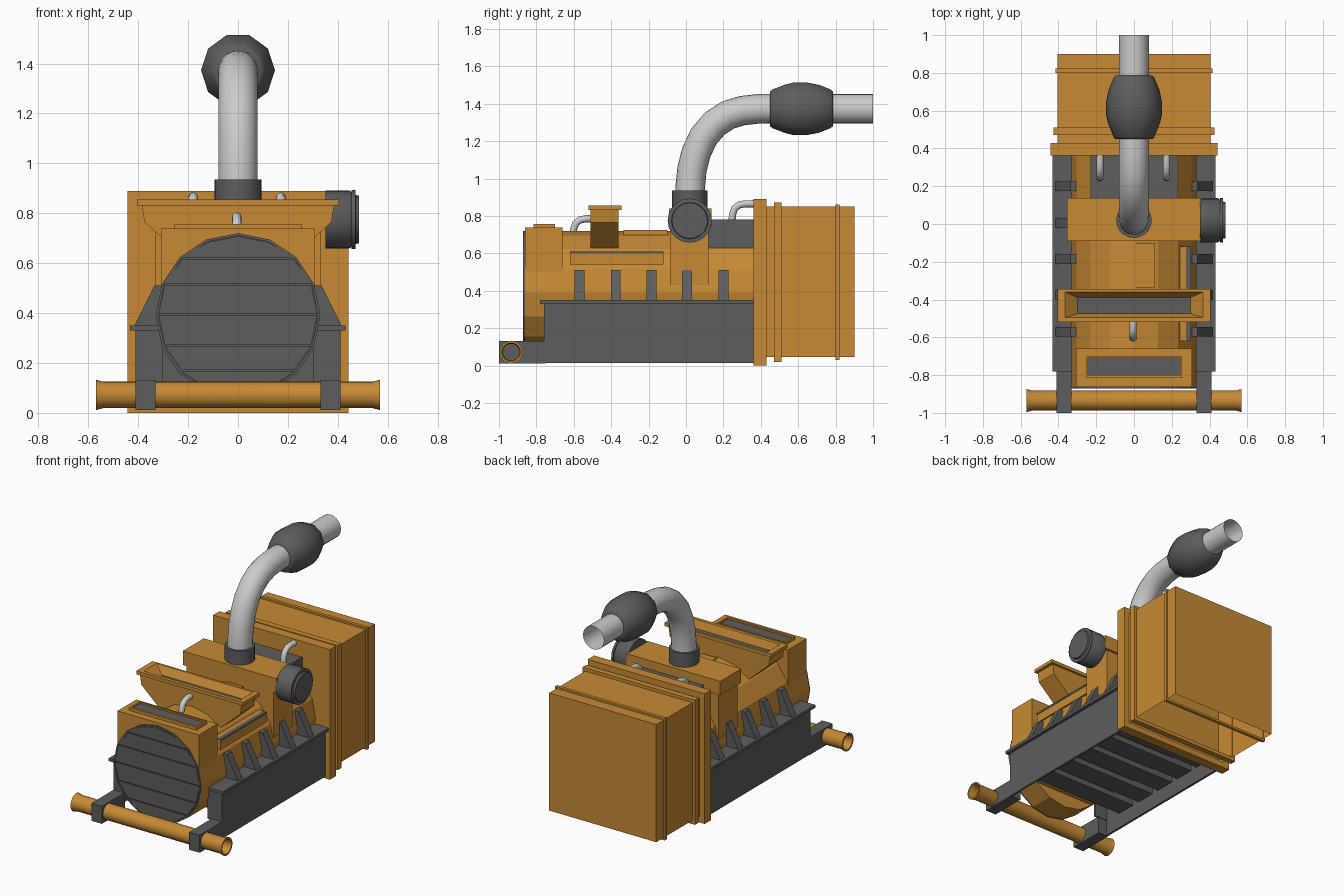
import bpy, bmesh, math
from mathutils import Vector

if "Cube" in bpy.data.objects:
    bpy.data.objects.remove(bpy.data.objects["Cube"])


def material(name, rgb):
    m = bpy.data.materials.new(name)
    m.diffuse_color = (*rgb, 1)
    m.use_nodes = True
    m.node_tree.nodes["Principled BSDF"].inputs["Base Color"].default_value = m.diffuse_color
    return m


ORANGE = material("orange_paint", (0.57, 0.255, 0.035))
DARK = material("dark_metal", (0.11, 0.11, 0.11))
LIGHT = material("bright_steel", (0.6, 0.6, 0.6))


def finish(name, bm, mat, smooth=0):
    bmesh.ops.recalc_face_normals(bm, faces=bm.faces[:])
    me = bpy.data.meshes.new(name)
    bm.to_mesh(me)
    bm.free()
    ob = bpy.data.objects.new(name, me)
    bpy.context.collection.objects.link(ob)
    me.materials.append(mat)
    if smooth:
        bpy.ops.object.select_all(action='DESELECT')
        ob.select_set(True)
        bpy.context.view_layer.objects.active = ob
        bpy.ops.object.shade_smooth_by_angle(angle=math.radians(smooth))
    return ob


def box(name, x, y, z, mat, open_bottom=False):
    bm = bmesh.new()
    bmesh.ops.create_cube(bm, size=1)
    for v in bm.verts:
        v.co = [(a + b) / 2 + c * (b - a) for (a, b), c in zip((x, y, z), v.co)]
    if open_bottom:
        bm.normal_update()
        bmesh.ops.delete(bm, geom=[f for f in bm.faces if f.normal.z < -0.5], context='FACES')
    return finish(name, bm, mat)


def loft(name, rings, mat, smooth=0, caps=True, closed=False):
    """Skin a list of point rings of equal length."""
    bm = bmesh.new()
    loops = [[bm.verts.new(p) for p in r] for r in rings]
    n = len(loops[0])
    pairs = list(zip(loops, loops[1:])) + ([(loops[-1], loops[0])] if closed else [])
    for a, b in pairs:
        for i in range(n):
            bm.faces.new((a[i], a[(i + 1) % n], b[(i + 1) % n], b[i]))
    if caps and not closed:
        bm.faces.new(loops[0])
        bm.faces.new(loops[-1])
    return finish(name, bm, mat, smooth)


def lathe(name, axis, centre, profile, sides, mat, smooth=0, closed=False):
    """Revolve (position, radius) pairs around a line along one axis."""
    u, v = [(1, 2), (0, 2), (0, 1)][axis]
    rings = []
    for t, r in profile:
        ring = []
        for i in range(sides):
            a = 2 * math.pi * i / sides
            p = list(centre)
            p[axis] = t
            p[u] += r * math.cos(a)
            p[v] += r * math.sin(a)
            ring.append(p)
        rings.append(ring)
    return loft(name, rings, mat, smooth, True, closed)


def tube(name, x, path, r, sides, mat, caps=True):
    """Sweep a circle along a path in the y-z plane."""
    rings = []
    for i, (y, z) in enumerate(path):
        a, b = path[max(i - 1, 0)], path[min(i + 1, len(path) - 1)]
        d = Vector((0, b[0] - a[0], b[1] - a[1])).normalized()
        n = d.cross(Vector((1, 0, 0)))
        rings.append([Vector((x, y, z)) + r * (math.cos(t) * Vector((1, 0, 0)) + math.sin(t) * n)
                      for t in (2 * math.pi * k / sides for k in range(sides))])
    return loft(name, rings, mat, 40, caps)


def rect(hx, y0, y1, z):
    return [(-hx, y0, z), (hx, y0, z), (hx, y1, z), (-hx, y1, z)]


def rect_y(hx, z0, z1, y):
    return [(-hx, y, z0), (hx, y, z0), (hx, y, z1), (-hx, y, z1)]


# Chassis side plates, end plates, flanges, feet and gussets on both sides
for s, side in ((1, "right"), (-1, "left")):
    def sx(a, b):
        return tuple(sorted((s * a, s * b)))
    box(f"rail_{side}", sx(0.395, 0.41), (-0.76, 0.37), (0.015, 0.33), DARK)
    box(f"rail_end_{side}", sx(0.30, 0.41), (-0.76, -0.745), (0.125, 0.33), DARK)
    box(f"rail_flange_{side}", sx(0.30, 0.432), (-0.78, 0.37), (0.33, 0.35), DARK)
    box(f"front_foot_{side}", sx(0.33, 0.41), (-1.0, -0.75), (0.012, 0.132), DARK)
    for i, y in enumerate((-0.57, -0.375, -0.185, 0.005, 0.2)):
        prof = [(0.30, 0.35), (0.415, 0.35), (0.335, 0.51), (0.30, 0.51)]
        loft(f"gusset_{side}_{i}", [[(s * px, y + d, pz) for px, pz in prof]
                                    for d in (-0.026, 0.026)], DARK)

# Cross members between the rails
for i in range(5):
    y = -0.62 + i * 0.195
    box(f"cross_member_{i}", (-0.40, 0.40), (y, y + 0.14), (0.12, 0.33), DARK)

# Hollow front cross pipe with flared ends
lathe("front_cross_pipe", 0, (0, -0.935, 0.072),
      [(-0.57, 0.061), (-0.54, 0.053), (0.54, 0.053), (0.57, 0.061),
       (0.57, 0.05), (0.54, 0.044), (-0.54, 0.044), (-0.57, 0.05)],
      24, ORANGE, 40, True)

# Engine barrel: full ring in front, flat underside behind it
lathe("barrel_front", 1, (0, 0, 0.39), [(-0.862, 0.33), (-0.70, 0.33)], 16, ORANGE)
arc = [(0.33 * math.cos(math.radians(22.5 * k)), 0.39 + 0.33 * math.sin(math.radians(22.5 * k)))
       for k in range(-2, 11)]
loft("barrel", [[(x, y, z) for x, z in arc] for y in (-0.70, 0.37)], ORANGE)

# Louvred front grille: dark rim and slats that follow the sixteen-sided outline
lathe("front_grille", 1, (0, 0, 0.39),
      [(-0.86, 0.33), (-0.872, 0.33), (-0.872, 0.32), (-0.865, 0.32)], 16, DARK)
R = 0.318
levels = [R * math.sin(math.radians(a)) for a in (-90, -45, -22.5, 0, 22.5, 45, 90)]
corners = [(R * math.cos(math.radians(k * 22.5)), R * math.sin(math.radians(k * 22.5)))
           for k in range(-4, 5)]
for i, (a, b) in enumerate(zip(levels, levels[1:])):
    right = [(x, max(z, a + 0.006)) for x, z in corners if a - 1e-5 <= z <= b + 1e-5]
    outline = right + [(-x, z) for x, z in reversed(right) if x > 1e-4]
    loft(f"grille_slat_{i}", [[(x, y, 0.39 + z) for x, z in outline] for y in (-0.864, -0.872)], DARK)

# Front tank with framed dark grate
box("front_tank", (-0.308, 0.308), (-0.862, -0.66), (0.50, 0.738), ORANGE)
loft("tank_grate_frame", [rect(0.255, -0.815, -0.70, 0.73), rect(0.255, -0.815, -0.70, 0.758),
                          rect(0.243, -0.80, -0.71, 0.758), rect(0.243, -0.80, -0.71, 0.73)],
     ORANGE, closed=True)
box("tank_grate", (-0.243, 0.243), (-0.80, -0.71), (0.735, 0.748), DARK)

# Side panel with dark strip and small top hatch
box("side_panel", (0.20, 0.30), (-0.62, -0.12), (0.54, 0.61), ORANGE)
box("side_panel_strip", (0.275, 0.303), (-0.62, -0.12), (0.598, 0.611), DARK)
box("top_hatch", (0.0, 0.11), (-0.335, -0.10), (0.68, 0.726), ORANGE)

# Flared air intake, hollow on top
loft("air_intake", [rect(0.22, -0.51, -0.36, 0.625), rect(0.375, -0.51, -0.36, 0.765),
                    rect(0.385, -0.51, -0.36, 0.832), rect(0.405, -0.52, -0.345, 0.832),
                    rect(0.405, -0.52, -0.345, 0.855), rect(0.365, -0.495, -0.36, 0.855),
                    rect(0.30, -0.475, -0.39, 0.80)], ORANGE)
box("air_intake_grate", (-0.30, 0.30), (-0.475, -0.39), (0.79, 0.804), DARK)

# Manifold: legs and top slab
box("manifold_legs", (-0.33, 0.33), (-0.085, 0.12), (0.43, 0.76), ORANGE)
box("manifold_top", (-0.355, 0.355), (-0.09, 0.137), (0.745, 0.84), ORANGE)

# Round side filter
lathe("side_filter", 0, (0, 0.02, 0.775),
      [(0.35, 0.117), (0.445, 0.117), (0.455, 0.11), (0.455, 0.118), (0.47, 0.118),
       (0.472, 0.098), (0.485, 0.095)], 20, DARK, 40)

# Gear housing behind the manifold
box("rear_housing", (-0.23, 0.23), (0.10, 0.37), (0.63, 0.78), DARK)

# Exhaust collar, pipe and muffler
lathe("exhaust_collar", 2, (0, 0.02, 0), [(0.82, 0.094), (0.935, 0.094)], 20, DARK, 40)
tube("exhaust_pipe", 0, [(0.022, 0.88), (0.022, 0.95), (0.032, 1.05), (0.055, 1.14), (0.095, 1.225),
                         (0.155, 1.295), (0.225, 1.34), (0.30, 1.363), (0.38, 1.372),
                         (0.46, 1.373), (1.0, 1.373)], 0.079, 20, LIGHT, caps=False)
lathe("muffler", 1, (0, 0, 1.373),
      [(0.45, 0.098), (0.46, 0.108), (0.53, 0.136), (0.575, 0.148), (0.645, 0.148),
       (0.71, 0.135), (0.775, 0.108), (0.785, 0.098)], 10, DARK, 50)

# Small bent hoses
for name, x, y, z, end in (("rear_hose_left", -0.18, 0.245, 0.74, 0.37),
                           ("rear_hose_right", 0.172, 0.245, 0.74, 0.37),
                           ("front_hose", -0.005, -0.605, 0.70, -0.50)):
    top = z + (0.125 if "rear" in name else 0.085)
    tube(name, x, [(y, z), (y + 0.003, top - 0.06), (y + 0.015, top - 0.025), (y + 0.04, top - 0.006),
                   (y + 0.07, top), (end, top)], 0.019, 12, LIGHT)


# Generator cabinet: mounting frame with back plate, open-bottomed body and two bands
def band(name, hx, z0, z1, y0, y1, w):
    loft(name, [rect_y(hx, z0, z1, y0), rect_y(hx, z0, z1, y1),
                rect_y(hx - w, z0 + w, z1 - w, y1), rect_y(hx - w, z0 + w, z1 - w, y0)],
         ORANGE, closed=True)


band("cabinet_frame", 0.442, 0.0, 0.89, 0.362, 0.43, 0.04)
box("cabinet_front_plate", (-0.405, 0.405), (0.366, 0.372), (0.045, 0.85), ORANGE)
box("cabinet_body", (-0.405, 0.405), (0.372, 0.90), (0.045, 0.85), ORANGE, open_bottom=True)
band("cabinet_band_front", 0.425, 0.02, 0.872, 0.47, 0.51, 0.025)
band("cabinet_band_rear", 0.415, 0.03, 0.862, 0.80, 0.822, 0.015)
